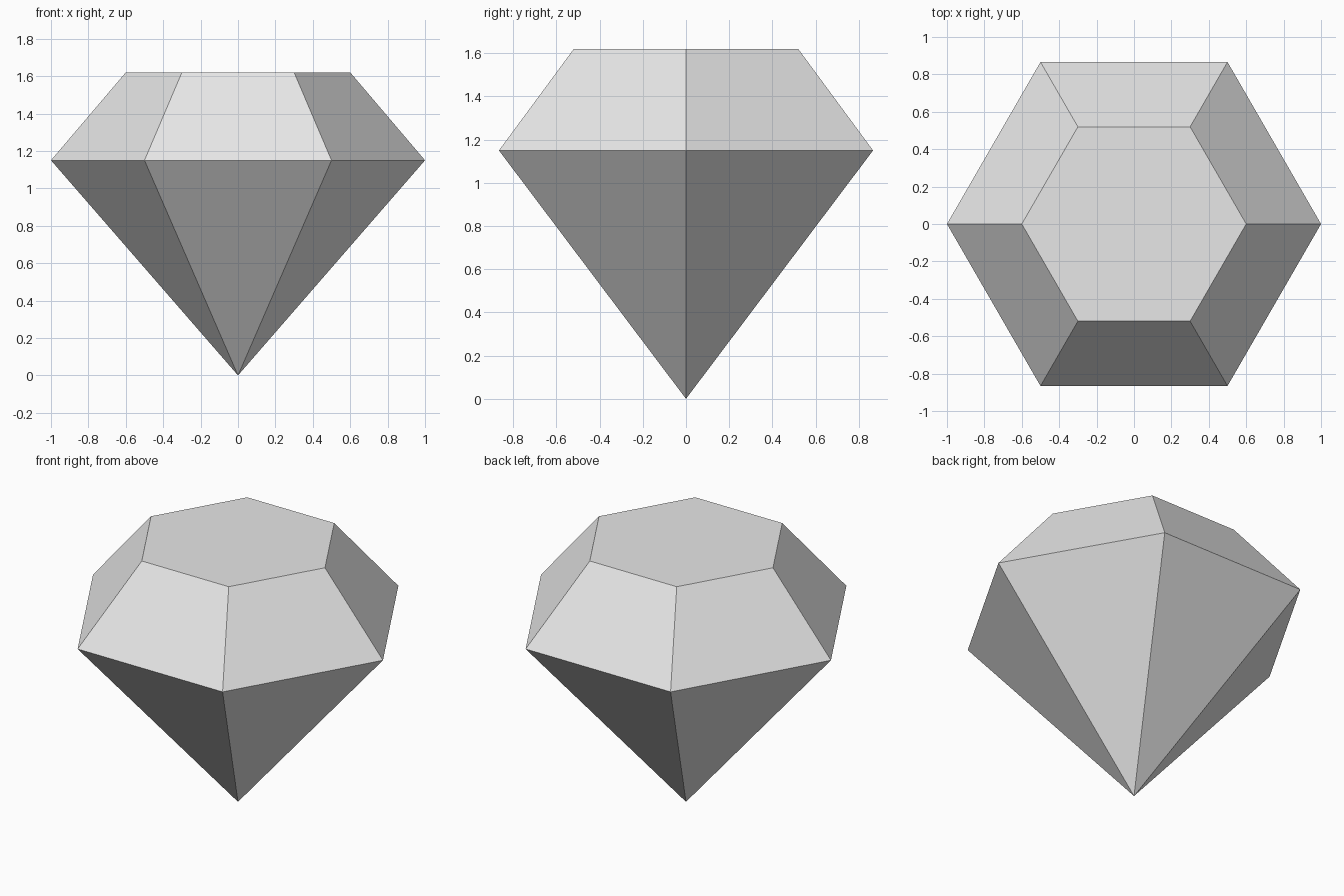
import bpy
import bmesh
from math import cos, sin, tau

cube = bpy.data.objects.get("Cube")
if cube:
    bpy.data.objects.remove(cube, do_unlink=True)

SIDES = 6
GIRDLE_RADIUS, GIRDLE_Z = 1.0, 1.15
TABLE_RADIUS, TABLE_Z = 0.6, 1.62

# Plain grey stone
grey = bpy.data.materials.new("light grey")
grey.use_nodes = True
color = (0.8, 0.8, 0.8, 1.0)
grey.diffuse_color = color
grey.node_tree.nodes["Principled BSDF"].inputs["Base Color"].default_value = color


def ring(bm, radius, z):
    """Add a regular polygon of vertices with a corner on +x."""
    return [bm.verts.new((radius * cos(tau * i / SIDES), radius * sin(tau * i / SIDES), z))
            for i in range(SIDES)]


bm = bmesh.new()
tip = bm.verts.new((0, 0, 0))
girdle = ring(bm, GIRDLE_RADIUS, GIRDLE_Z)
table = ring(bm, TABLE_RADIUS, TABLE_Z)

# Lower point facets and sloped crown facets
for i in range(SIDES):
    j = (i + 1) % SIDES
    bm.faces.new((tip, girdle[j], girdle[i]))
    bm.faces.new((girdle[i], girdle[j], table[j], table[i]))

# Flat top
bm.faces.new(table)
bmesh.ops.recalc_face_normals(bm, faces=bm.faces)

mesh = bpy.data.meshes.new("cut_gem")
bm.to_mesh(mesh)
bm.free()
mesh.materials.append(grey)
gem = bpy.data.objects.new("cut_gem", mesh)
bpy.context.collection.objects.link(gem)
